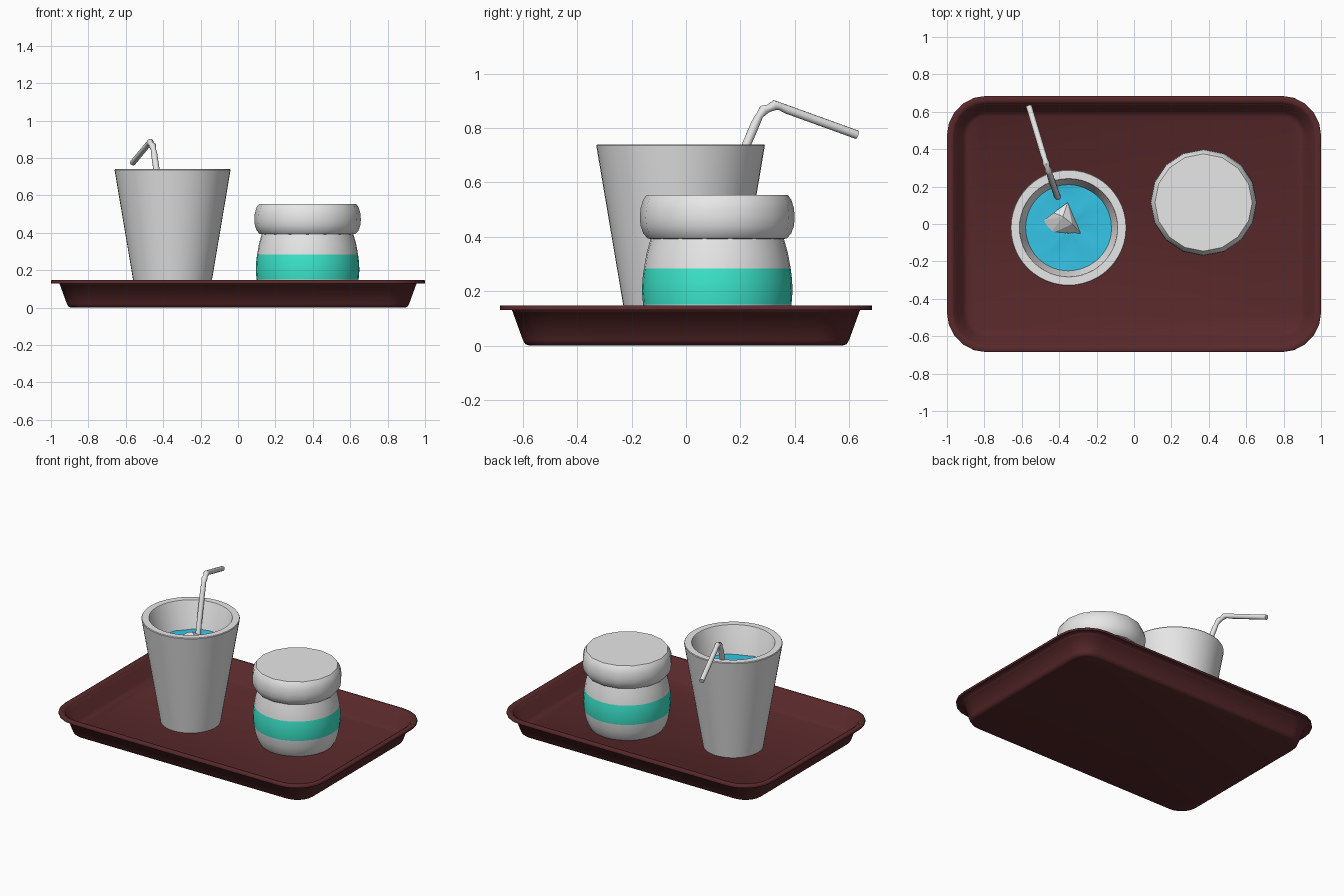
import bpy, bmesh, math, random
from mathutils import Vector

if "Cube" in bpy.data.objects:
    bpy.data.objects.remove(bpy.data.objects["Cube"])

random.seed(4)


def material(name, rgb):
    m = bpy.data.materials.new(name)
    m.diffuse_color = (*rgb, 1)
    m.use_nodes = True
    m.node_tree.nodes["Principled BSDF"].inputs["Base Color"].default_value = m.diffuse_color
    return m


WHITE = material("pale grey", (0.8, 0.8, 0.8))
TEAL = material("teal", (0.045, 0.8, 0.61))
BLUE = material("liquid blue", (0.035, 0.55, 0.8))
BROWN = material("dark red brown", (0.1, 0.022, 0.024))


def finish(name, bm, mats, angle=None):
    """Turn a bmesh into an object; angle None keeps it flat."""
    bmesh.ops.recalc_face_normals(bm, faces=bm.faces)
    me = bpy.data.meshes.new(name)
    bm.to_mesh(me)
    bm.free()
    ob = bpy.data.objects.new(name, me)
    bpy.context.collection.objects.link(ob)
    for m in mats:
        me.materials.append(m)
    if angle is not None:
        bpy.ops.object.select_all(action='DESELECT')
        ob.select_set(True)
        bpy.context.view_layer.objects.active = ob
        bpy.ops.object.shade_smooth_by_angle(angle=math.radians(angle))
    return ob


def skin(rings, caps=(True, True)):
    """Bridge equal-length closed rings of points."""
    bm = bmesh.new()
    vs = [[bm.verts.new(p) for p in r] for r in rings]
    n = len(vs[0])
    for a, b in zip(vs, vs[1:]):
        for i in range(n):
            j = (i + 1) % n
            bm.faces.new((a[i], a[j], b[j], b[i]))
    if caps[0]:
        bm.faces.new(vs[0])
    if caps[1]:
        bm.faces.new(vs[-1])
    return bm


def lathe(cx, cy, profile, n, caps=(True, True)):
    return skin([[(cx + r * math.cos(math.tau * i / n),
                   cy + r * math.sin(math.tau * i / n), z) for i in range(n)]
                 for r, z in profile], caps)


# Tray: rounded rectangle loops from underside, over the rim, to the floor
def tray_ring(inset, z):
    pts, rad = [], 0.21 - inset
    for k, (sx, sy) in enumerate(((1, 1), (-1, 1), (-1, -1), (1, -1))):
        for s in range(6):
            a = math.pi / 2 * (k + s / 5)
            pts.append((sx * 0.79 + rad * math.cos(a),
                        sy * 0.475 + rad * math.sin(a), z))
    return pts


finish("tray", skin([tray_ring(*p) for p in (
    (0.11, 0), (0.095, 0.004), (0.085, 0.02), (0.045, 0.13), (0, 0.13),
    (0, 0.145), (0.004, 0.148), (0.028, 0.148), (0.04, 0.14),
    (0.085, 0.04), (0.11, 0.025))]), [BROWN], 75)

# Cup with thick wall
CX, CY = -0.35, -0.02
finish("cup", lathe(CX, CY, [
    (0.19, 0.025), (0.31, 0.735), (0.307, 0.74), (0.263, 0.74), (0.26, 0.735),
    (0.155, 0.09)], 48), [WHITE], 40)

# Liquid surface with slight ripples
bm = lathe(CX, CY, [(0.232, 0.55), (0.18, 0.55), (0.12, 0.55), (0.06, 0.55),
                    (0.02, 0.55)], 24, (False, True))
for v in bm.verts:
    v.co.z += random.uniform(-0.006, 0.006)
finish("liquid", bm, [BLUE], 60)

# Ice chunk: hull of a few points
bm = bmesh.new()
for p in ((-0.48, 0.02, 0.55), (-0.355, 0.115, 0.56), (-0.285, -0.05, 0.55),
          (-0.45, -0.055, 0.54), (-0.38, 0.04, 0.61), (-0.33, 0.0, 0.6),
          (-0.43, 0.06, 0.585), (-0.38, 0.01, 0.49)):
    bm.verts.new(p)
bmesh.ops.convex_hull(bm, input=bm.verts)
finish("ice_chunk", bm, [WHITE])

# Straw: tube swept along a bent path, with ridges at the bend
path = [(-0.39, 0.09, 0.4), (-0.437, 0.225, 0.745), (-0.448, 0.257, 0.82),
        (-0.452, 0.27, 0.845), (-0.457, 0.285, 0.866), (-0.464, 0.305, 0.873),
        (-0.47, 0.325, 0.884), (-0.476, 0.345, 0.88), (-0.484, 0.37, 0.869),
        (-0.562, 0.63, 0.775)]
radii = [0.017, 0.017, 0.017, 0.014, 0.019, 0.014, 0.019, 0.014, 0.016, 0.016]
pts = [Vector(p) for p in path]
side = Vector((0.957, 0.29, 0))
rings = []
for i, p in enumerate(pts):
    d = (pts[min(i + 1, len(pts) - 1)] - pts[max(i - 1, 0)]).normalized()
    u = (side - d * side.dot(d)).normalized()
    w = d.cross(u)
    rings.append([p + radii[i] * (u * math.cos(math.tau * k / 12)
                                  + w * math.sin(math.tau * k / 12))
                  for k in range(12)])
finish("straw", skin(rings), [WHITE], 50)

# Jar body with a teal band picked by height
JX, JY = 0.372, 0.115
bm = lathe(JX, JY, [
    (0.235, 0.025), (0.25, 0.05), (0.264, 0.095), (0.273, 0.15), (0.277, 0.2),
    (0.275, 0.245), (0.27, 0.283), (0.26, 0.34), (0.243, 0.4)], 32)
for f in bm.faces:
    f.material_index = int(0.15 < f.calc_center_median().z < 0.283)
finish("jar_body", bm, [WHITE, TEAL], 40)

# Rounded jar lid
finish("jar_lid", lathe(JX, JY, [
    (0.245, 0.392), (0.256, 0.394), (0.272, 0.412), (0.282, 0.44),
    (0.285, 0.47), (0.282, 0.505), (0.273, 0.535), (0.26, 0.554)], 16),
    [WHITE], 35)
